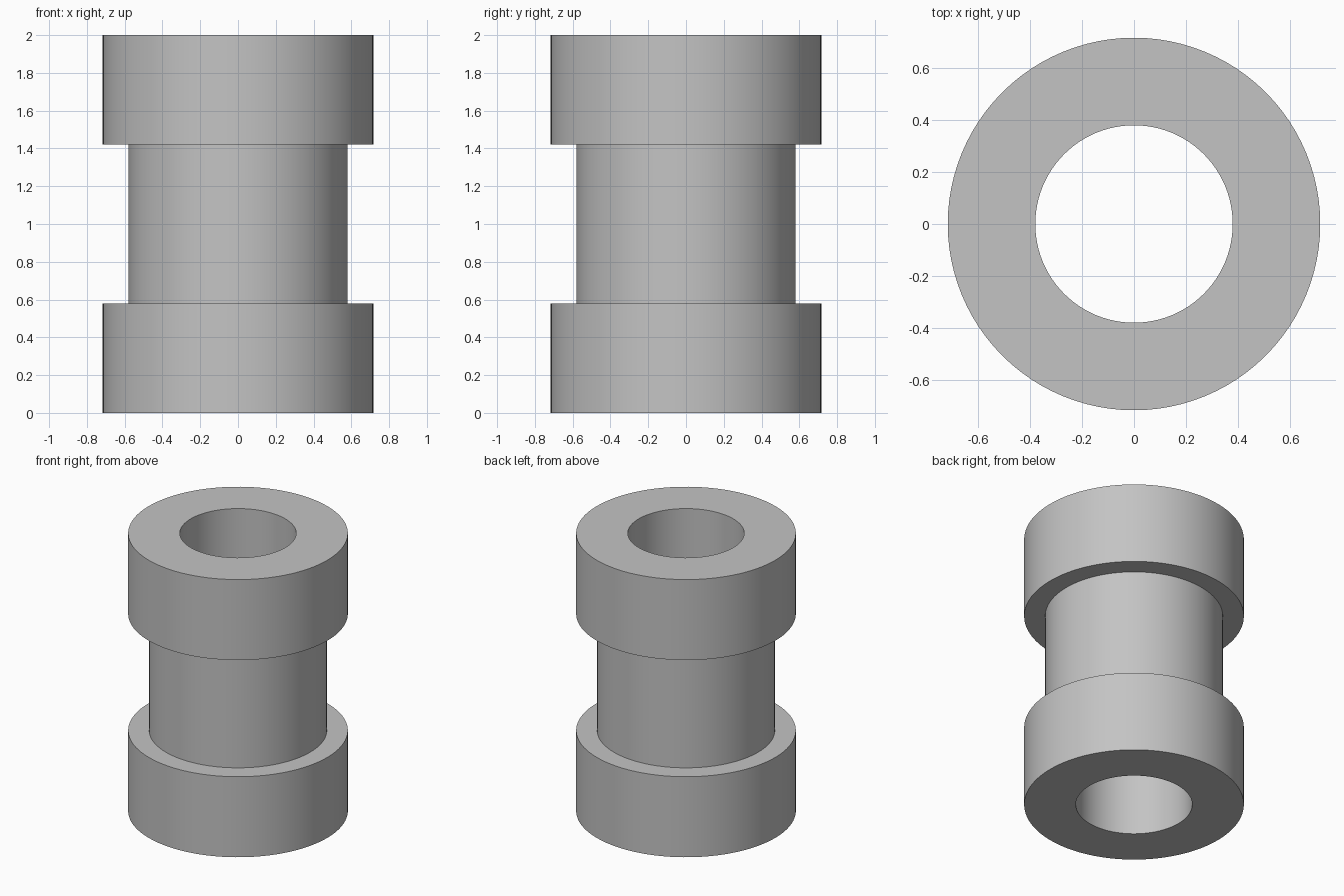
import bpy
import bmesh
import math

cube = bpy.data.objects.get("Cube")
if cube:
    bpy.data.objects.remove(cube, do_unlink=True)

SEGMENTS = 96
FLANGE_R, WAIST_R, BORE_R = 0.717, 0.58, 0.38
HEIGHT, FLANGE_H = 2.0, 0.58

# Plain grey material
grey = bpy.data.materials.new("plain_grey")
grey.use_nodes = True
colour = (0.55, 0.55, 0.55, 1)
grey.diffuse_color = colour
grey.node_tree.nodes["Principled BSDF"].inputs["Base Color"].default_value = colour

# Closed half-section of the bushing, as (radius, height)
profile = [
    (BORE_R, 0), (FLANGE_R, 0),
    (FLANGE_R, FLANGE_H), (WAIST_R, FLANGE_H),
    (WAIST_R, HEIGHT - FLANGE_H), (FLANGE_R, HEIGHT - FLANGE_H),
    (FLANGE_R, HEIGHT), (BORE_R, HEIGHT),
]

# Revolve the section around the vertical axis
bm = bmesh.new()
verts = [bm.verts.new((r, 0, z)) for r, z in profile]
edges = [bm.edges.new((a, b)) for a, b in zip(verts, verts[1:] + verts[:1])]
bmesh.ops.spin(bm, geom=verts + edges, cent=(0, 0, 0), axis=(0, 0, 1),
               angle=math.tau, steps=SEGMENTS, use_merge=True)
bmesh.ops.remove_doubles(bm, verts=bm.verts[:], dist=0.0001)
bmesh.ops.recalc_face_normals(bm, faces=bm.faces[:])

mesh = bpy.data.meshes.new("flanged_bushing")
bm.to_mesh(mesh)
bm.free()
mesh.materials.append(grey)
bushing = bpy.data.objects.new("flanged_bushing", mesh)
bpy.context.collection.objects.link(bushing)

# Smooth walls with crisp rims
bpy.ops.object.select_all(action="DESELECT")
bushing.select_set(True)
bpy.context.view_layer.objects.active = bushing
bpy.ops.object.shade_smooth_by_angle(angle=math.radians(30))
